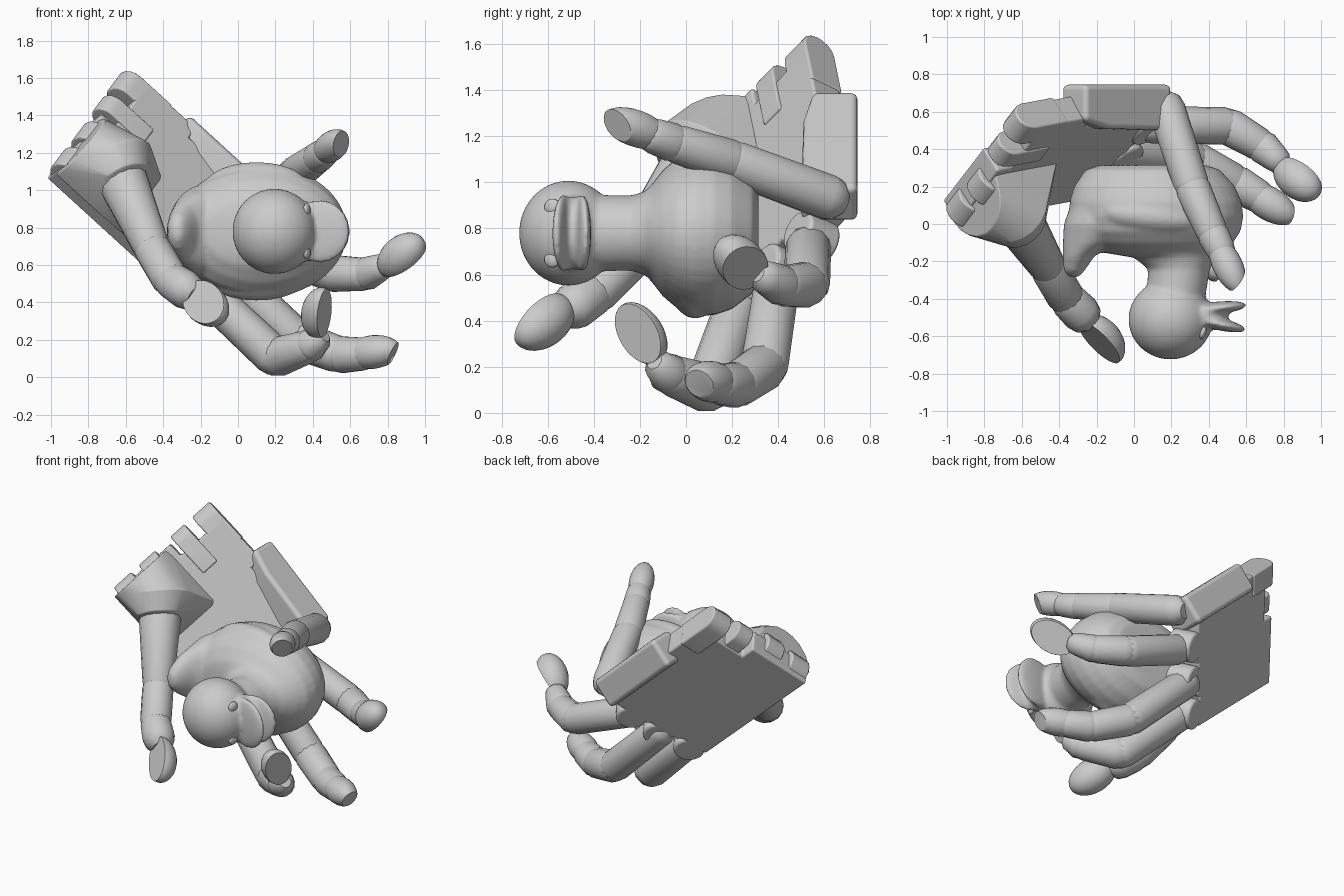
import bpy, bmesh, math
from mathutils import Vector as V, Matrix

if "Cube" in bpy.data.objects:
    bpy.data.objects.remove(bpy.data.objects["Cube"])

GREY = (0.6, 0.6, 0.6, 1)
mat = bpy.data.materials.new("light_grey")
mat.use_nodes = True
mat.diffuse_color = GREY
mat.node_tree.nodes["Principled BSDF"].inputs["Base Color"].default_value = GREY


def finish(name, bm, bevel=0, angle=35):
    bmesh.ops.recalc_face_normals(bm, faces=bm.faces)
    me = bpy.data.meshes.new(name)
    bm.to_mesh(me)
    bm.free()
    me.materials.append(mat)
    me.shade_smooth()
    ob = bpy.data.objects.new(name, me)
    bpy.context.collection.objects.link(ob)
    if bevel:
        m = ob.modifiers.new("rounded_edges", "BEVEL")
        m.width, m.segments, m.harden_normals = bevel, 3, True
    else:
        me.set_sharp_from_angle(angle=math.radians(angle))
    return ob


def hull(name, points, bevel=0):
    bm = bmesh.new()
    for p in points:
        bm.verts.new(p)
    res = bmesh.ops.convex_hull(bm, input=bm.verts)
    loose = {g for k in ("geom_interior", "geom_unused") for g in res[k]
             if isinstance(g, bmesh.types.BMVert)}
    bmesh.ops.delete(bm, geom=list(loose), context="VERTS")
    bmesh.ops.dissolve_limit(bm, angle_limit=0.03, verts=bm.verts, edges=bm.edges)
    return finish(name, bm, bevel)


def loft(bm, rings, sides):
    """Closed skin over rings of (centre, half axis, half axis)."""
    loops = []
    for c, a, b in rings:
        turn = [2 * math.pi * i / sides for i in range(sides)]
        loops.append([bm.verts.new(c + a * math.cos(t) + b * math.sin(t)) for t in turn])
    for lo, hi in zip(loops, loops[1:]):
        for i in range(sides):
            j = (i + 1) % sides
            bm.faces.new((lo[i], lo[j], hi[j], hi[i]))
    bm.faces.new(loops[0])
    bm.faces.new(loops[-1])


def frame(direction):
    return V(direction).to_track_quat("Z", "Y").to_matrix()


def segment(name, p, q, r1, r2):
    """Finger link with rounded ends."""
    p, q = V(p), V(q)
    m, length = frame(q - p), (q - p).length
    prof = [(-0.65 * r1, 0.5 * r1), (-0.3 * r1, 0.88 * r1), (0.2 * r1, r1),
            (length - 0.2 * r2, r2), (length + 0.3 * r2, 0.88 * r2), (length + 0.65 * r2, 0.5 * r2)]
    bm = bmesh.new()
    loft(bm, [(p + m @ V((0, 0, t)), m @ V((r, 0, 0)), m @ V((0, r, 0))) for t, r in prof], 14)
    return finish(name, bm)


def fingertip(name, centre, axis, half, radius, flat, offset):
    """Egg with one flat pad cut on the side the flat vector points to."""
    bm = bmesh.new()
    bmesh.ops.create_uvsphere(bm, u_segments=24, v_segments=14, radius=1)
    m = Matrix.Translation(centre) @ frame(axis).to_4x4() @ Matrix.Diagonal((radius, radius, half, 1))
    bmesh.ops.transform(bm, matrix=m, verts=bm.verts)
    n = V(flat).normalized()
    cut = bmesh.ops.bisect_plane(bm, geom=bm.verts[:] + bm.edges[:] + bm.faces[:],
                                 plane_co=V(centre) + n * offset, plane_no=n, clear_outer=True)
    bmesh.ops.edgeloop_fill(bm, edges=[e for e in cut["geom_cut"] if isinstance(e, bmesh.types.BMEdge)])
    return finish(name, bm, angle=40)


# Palm frame: u runs wrist to knuckles, w runs across, n points out of the back
U = V((0.8, 0.15, -0.73)).normalized()
W = V((-0.4, -0.52, -0.53)).normalized()
N = U.cross(W)
CORNER = V((-0.6, 0.55, 1.63))


def palm(u, w, n=0):
    return CORNER + U * u + W * w + N * n


def wrist_lug(name, u_tip, u_root, w, width, r, n):
    """Plate tongue with a round end pointing back past the wrist."""
    turn = [math.pi * (i / 8 - 0.5) for i in range(9)]
    pts = []
    for s in (-0.5, 0.5):
        pts += [palm(u_tip + r - r * math.cos(t), w + s * width, n + r * math.sin(t)) for t in turn]
        pts += [palm(u_root, w + s * width, n + k * r) for k in (-1, 1)]
    return hull(name, pts, 0.012)


# Palm plate with a low wrist notch and stepped knuckle edge
outline = [(.12, 0), (.48, 0), (.48, .08), (1.02, .08), (1.02, .36), (1.0, .38),
           (1.0, .6), (.97, .62), (.97, .82), (.02, .82), (.02, .36), (.12, .36)]
bm = bmesh.new()
face = bm.faces.new([bm.verts.new(palm(u, w, -0.06)) for u, w in outline])
top = bmesh.ops.extrude_face_region(bm, geom=[face])["geom"]
bmesh.ops.translate(bm, vec=N * 0.16, verts=[g for g in top if isinstance(g, bmesh.types.BMVert)])
finish("palm_plate", bm, 0.02)

# Wrist lugs, and round knuckle caps over the finger roots
for i, (w, width, r, n) in enumerate(((.07, .15, .085, .025), (.27, .12, .08, .01),
                                      (.53, .14, .1, -.03), (.74, .15, .1, -.01))):
    wrist_lug(f"wrist_lug_{i + 1}", -0.015, 0.3, w, width, r, n)
for name, u, w in (("middle", 1.05, .26), ("ring", 1.05, .49), ("little", 1.02, .725)):
    turn = [i * math.pi / 12 for i in range(24)]
    hull(name + "_knuckle_cap", [palm(u + .1 * math.cos(t), w + .1 * math.sin(t), n)
                                 for t in turn for n in (-.07, .1)], 0.02)

# Thumb mound: a hull from the wrist edge to the cuff round the thumb base
cuff_dir = V((0.25, -0.28, -0.5))
cm = frame(cuff_dir)


def cuff_ring(centre, r):
    return [V(centre) + cm @ V((r * math.cos(t), r * math.sin(t), 0))
            for t in [i * math.pi / 10 for i in range(20)]]


wrist = [palm(u, .63 + .22 * math.cos(t), -.02 - .22 * math.sin(t))
         for u in (.03, .26) for t in [i * math.pi / 10 for i in range(11)]]
heel = [palm(u, w, 0) for u in (.03, .52) for w in (.38, .83)]
hull("thumb_mound", cuff_ring((-.61, .01, 1.05), .155) + cuff_ring((-.65, .08, 1.15), .205) + wrist + heel, .012)

# Index hand bone: a canted box beside the palm, thinner at the wrist end
Y, C = V((0, 1, 0)), V((.66, 0, .75)).normalized()
bone = [(V((-.325, .61, 1.325)), -.06), (V((-.2, .61, 1.21)), -.1), (V((.14, .61, .9)), -.11)]
hull("index_hand_bone", [p + Y * y + C * c for p, inner in bone
                         for y in (inner, .135) for c in (-.1, .1)], 0.03)

# Fingers: joint positions and radii
fingers = {
    "index": [((.17, .63, .93), .1), ((.31, .2, 1.09), .095), ((.42, -.05, 1.17), .085), ((.47, -.15, 1.205), .078)],
    "middle": [((.08, .53, .72), .1), ((.5, .525, .555), .1), ((.68, .42, .55), .09), ((.77, .34, .59), .075)],
    "ring": [((-.1, .4, .6), .1), ((.32, .34, .2), .105), ((.54, .22, .12), .1), ((.68, .14, .125), .09)],
    "little": [((-.22, .24, .5), .1), ((.2, .1, .105), .107), ((.38, -.07, .165), .09), ((.43, -.11, .2), .075)],
    "thumb": [((-.62, .02, 1.06), .135), ((-.46, -.23, .69), .1), ((-.36, -.4, .52), .1), ((-.27, -.49, .46), .105)],
}
for name, joints in fingers.items():
    for i, ((p, r1), (q, r2)) in enumerate(zip(joints, joints[1:])):
        segment(f"{name}_link_{i + 1}", p, q, r1, r2)

# Fingertips
fingertip("index_tip", (.5, -.22, 1.235), (.12, -.25, .09), .165, .08, (.7, -.55, -.3), .08)
fingertip("middle_tip", (.875, .24, .65), (.2, -.16, .17), .16, .105, (.6, .5, -.6), .03)
fingertip("ring_tip", (.72, .11, .135), (.25, -.15, .03), .17, .09, (.8, -.2, -.4), .11)
fingertip("little_tip", (.435, -.195, .345), (.04, -.15, .23), .15, .097, (.85, -.35, -.2), .03)
fingertip("thumb_tip", (-.175, -.62, .395), (.2, -.24, -.18), .165, .11, (-.5, -.65, .35), .02)

# Toy duck lying on its side: its top faces -y and its bill faces +x
MID = 0.78


def stack(bm, rows):
    """Loft along y from rows of (y, x centre, x radius, z radius)."""
    loft(bm, [(V((x, y, MID)), V((rx, 0, 0)), V((0, 0, rz))) for y, x, rx, rz in rows], 40)


def blob(bm, centre, radii, yaw=0):
    new = bmesh.ops.create_uvsphere(bm, u_segments=32, v_segments=20, radius=1)["verts"]
    m = Matrix.Translation(centre) @ Matrix.Rotation(yaw, 4, "Z") @ Matrix.Diagonal((*radii, 1))
    bmesh.ops.transform(bm, matrix=m, verts=new)


# Body, tail, head, wings and open bill blended into one skin
bm = bmesh.new()
stack(bm, [(.315, .1, .28, .2), (.29, .1, .36, .26), (.2, .11, .43, .33), (.12, .115, .46, .357),
           (.04, .12, .465, .357), (-.04, .12, .45, .325), (-.1, .13, .4, .275), (-.15, .15, .33, .21),
           (-.18, .22, .22, .18), (-.24, .24, .165, .163), (-.34, .23, .16, .165), (-.45, .21, .16, .17)])
stack(bm, [(.15, -.1, .22, .26), (0, -.18, .195, .25), (-.1, -.23, .15, .2),
           (-.17, -.295, .085, .15), (-.25, -.32, .055, .09), (-.285, -.322, .025, .04)])
blob(bm, (.195, -.51, MID), (.225, .215, .228))
for s in (-1, 1):
    blob(bm, (.1, .04, MID + s * .24), (.28, .1, .13), -.1)
blob(bm, (.375, -.49, MID), (.13, .075, .16))
for y, yaw in ((-.53, -.22), (-.45, .1)):
    blob(bm, (.435, y, MID), (.168, .034, .17), yaw)
duck = finish("duck_body", bm)
rm = duck.modifiers.new("blend", "REMESH")
rm.mode, rm.voxel_size, rm.use_smooth_shade = "VOXEL", 0.013, True
sm = duck.modifiers.new("soften", "SMOOTH")
sm.factor, sm.iterations = 0.5, 7

# Eyes
for side, s in (("left", 1), ("right", -1)):
    bm = bmesh.new()
    blob(bm, (.368, -.58, MID + s * .113), (.018, .036, .036), -.3)
    finish(f"duck_{side}_eye", bm)
